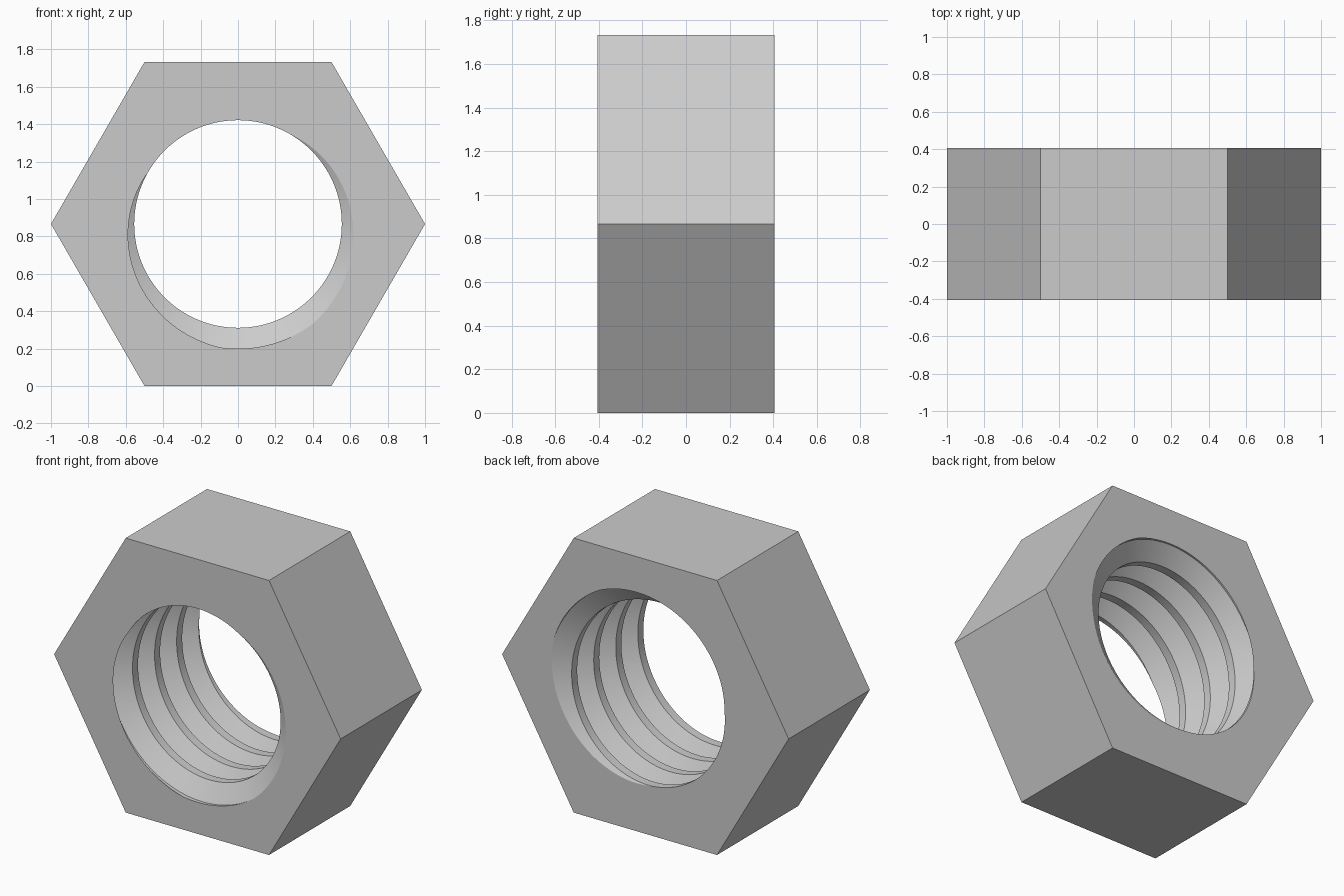
import bpy, bmesh
from math import cos, sin, radians, sqrt

cube = bpy.data.objects.get("Cube")
if cube:
    bpy.data.objects.remove(cube, do_unlink=True)

HALF = 0.405            # half thickness of the nut
MID = sqrt(3) / 2       # height of the hole axis
PITCH = 0.22
CREST, ROOT = 0.555, 0.667
STEP = 3                # degrees per thread segment

# Thread profile over one turn: (phase in degrees, radius)
profile = [(60, CREST), (150, CREST), (262, ROOT), (307, ROOT), (420, CREST)]


def ring_point(radius, degrees, y):
    a = radians(degrees)
    return (radius * cos(a), y, MID + radius * sin(a))


bm = bmesh.new()

# Right-handed helical thread, swept past both ends
previous = None
for angle in range(480, -1681, -STEP):
    row = [bm.verts.new(ring_point(r, angle, -HALF + (p - angle) / 360 * PITCH))
           for p, r in profile]
    if previous:
        for j in range(len(row) - 1):
            bm.faces.new((previous[j], previous[j + 1], row[j + 1], row[j]))
    previous = row
bmesh.ops.remove_doubles(bm, verts=bm.verts[:], dist=1e-4)

# Trim the thread flush with the end faces
for side in (-1, 1):
    bmesh.ops.bisect_plane(bm, geom=bm.verts[:] + bm.edges[:] + bm.faces[:], dist=1e-6,
                           plane_co=(0, side * HALF, 0), plane_no=(0, side, 0),
                           clear_outer=True)
bmesh.ops.remove_doubles(bm, verts=bm.verts[:], dist=1e-5)

# Hexagonal outline and end faces with the threaded opening
hexes = []
for side in (-1, 1):
    rim = [e for e in bm.edges if e.is_boundary
           and all(abs(v.co.y - side * HALF) < 1e-4 for v in e.verts)]
    corners = [bm.verts.new(ring_point(1, 60 * i, side * HALF)) for i in range(6)]
    outline = [bm.edges.new((corners[i], corners[(i + 1) % 6])) for i in range(6)]
    bmesh.ops.triangle_fill(bm, edges=rim + outline, use_beauty=True, normal=(0, side, 0))
    hexes.append(corners)

# Six flat sides
front, back = hexes
for i in range(6):
    k = (i + 1) % 6
    bm.faces.new((front[i], front[k], back[k], back[i]))
bmesh.ops.recalc_face_normals(bm, faces=bm.faces[:])

mesh = bpy.data.meshes.new("hex_nut")
bm.to_mesh(mesh)
bm.free()
nut = bpy.data.objects.new("hex_nut", mesh)
bpy.context.collection.objects.link(nut)

# Plain grey metal
grey = bpy.data.materials.new("grey metal")
grey.use_nodes = True
colour = (0.6, 0.6, 0.6, 1)
grey.diffuse_color = colour
grey.node_tree.nodes["Principled BSDF"].inputs["Base Color"].default_value = colour
mesh.materials.append(grey)

bpy.ops.object.select_all(action='DESELECT')
nut.select_set(True)
bpy.context.view_layer.objects.active = nut
bpy.ops.object.shade_smooth_by_angle(angle=radians(30))
